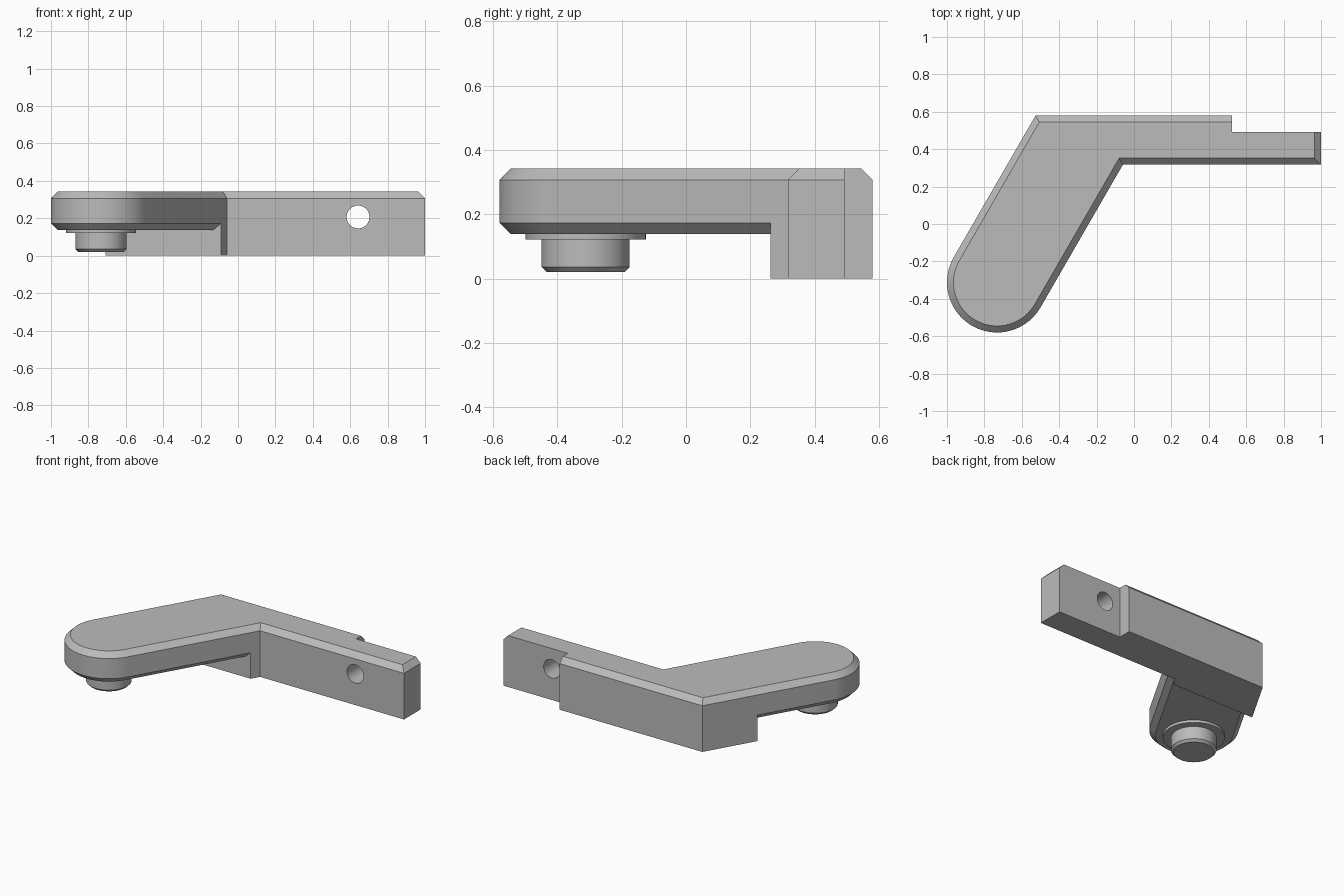
import bpy, bmesh
from math import sin, cos, radians, pi

if "Cube" in bpy.data.objects:
    bpy.data.objects.remove(bpy.data.objects["Cube"], do_unlink=True)

grey = bpy.data.materials.new("plain_grey")
grey.use_nodes = True
colour = (0.5, 0.5, 0.5, 1)
grey.diffuse_color = colour
grey.node_tree.nodes["Principled BSDF"].inputs["Base Color"].default_value = colour

CX, CY, R = -0.732, -0.312, 0.268     # centre and radius of the rounded arm end
FRONT, BACK, END = 0.317, 0.58, 1.0   # straight bar limits
TOP, UNDER, CHAMFER = 0.342, 0.138, 0.035
SHOULDER = 0.263                      # where the thick base starts


def outline(d, z):
    """Bent lever outline, moved inward by d, at height z."""
    r = R - d
    pts = [(CX + r * cos(radians(a)), CY + r * sin(radians(a)))
           for a in range(150, 331, 5)]
    edge_x = lambda side, y: CX + (side * r + (y - CY) / 2) / cos(pi / 6)
    f, b, e = FRONT + d, BACK - d, END - d
    pts += [(edge_x(1, f), f), (e, f), (e, b), (edge_x(-1, b), b)]
    return [(x, y, z) for x, y in pts]


def circle(r, z, n=64):
    return [(CX + r * cos(2 * pi * i / n), CY + r * sin(2 * pi * i / n), z)
            for i in range(n)]


def loft(name, rings):
    """Closed solid through matching rings, listed from bottom to top."""
    bm = bmesh.new()
    loops = [[bm.verts.new(p) for p in ring] for ring in rings]
    n = len(loops[0])
    for a, b in zip(loops, loops[1:]):
        for i in range(n):
            j = (i + 1) % n
            bm.faces.new((a[i], a[j], b[j], b[i]))
    bm.faces.new(loops[0][::-1])
    bm.faces.new(loops[-1])
    bmesh.ops.recalc_face_normals(bm, faces=bm.faces)
    mesh = bpy.data.meshes.new(name)
    bm.to_mesh(mesh)
    bm.free()
    mesh.materials.append(grey)
    obj = bpy.data.objects.new(name, mesh)
    bpy.context.collection.objects.link(obj)
    return obj


def box(name, x0, x1, y0, y1, z0, z1):
    return loft(name, [[(x0, y0, z), (x1, y0, z), (x1, y1, z), (x0, y1, z)]
                       for z in (z0, z1)])


def activate(obj):
    bpy.ops.object.select_all(action="DESELECT")
    obj.select_set(True)
    bpy.context.view_layer.objects.active = obj


def cut(obj, cutter):
    mod = obj.modifiers.new("cut", "BOOLEAN")
    mod.operation, mod.solver, mod.object = "DIFFERENCE", "EXACT", cutter
    activate(obj)
    bpy.ops.object.modifier_apply(modifier=mod.name)
    bpy.data.objects.remove(cutter, do_unlink=True)


# Bent lever body with chamfered top rim
body = loft("lever_body", [outline(0, 0), outline(0, TOP - CHAMFER),
                           outline(CHAMFER, TOP)])

# Undercut below the arm, leaving a chamfered lower rim
undercut = box("undercut_cutter", -2, 2, -2, SHOULDER, -0.2, 0.2)
flare = loft("flare_cutter", [outline(CHAMFER, UNDER), outline(-CHAMFER, UNDER + 2 * CHAMFER)])
cut(undercut, flare)
cut(body, undercut)

# Recess at the back of the bar end
cut(body, box("recess_cutter", 0.525, 2, 0.493, 2, -1, 1))

# Cross hole through the bar end
hole = loft("hole_cutter", [[(0.642 + 0.061 * cos(2 * pi * i / 48), y,
                              0.207 + 0.061 * sin(2 * pi * i / 48))
                             for i in range(48)] for y in (0, 1)])
cut(body, hole)

# Pivot pin with collar under the rounded end
pin = loft("pivot_pin", [circle(0.122, 0.021), circle(0.137, 0.036),
                         circle(0.137, 0.121), circle(0.187, 0.121),
                         circle(0.187, 0.15)])

for obj in (body, pin):
    activate(obj)
    bpy.ops.object.shade_smooth_by_angle(angle=radians(30))
